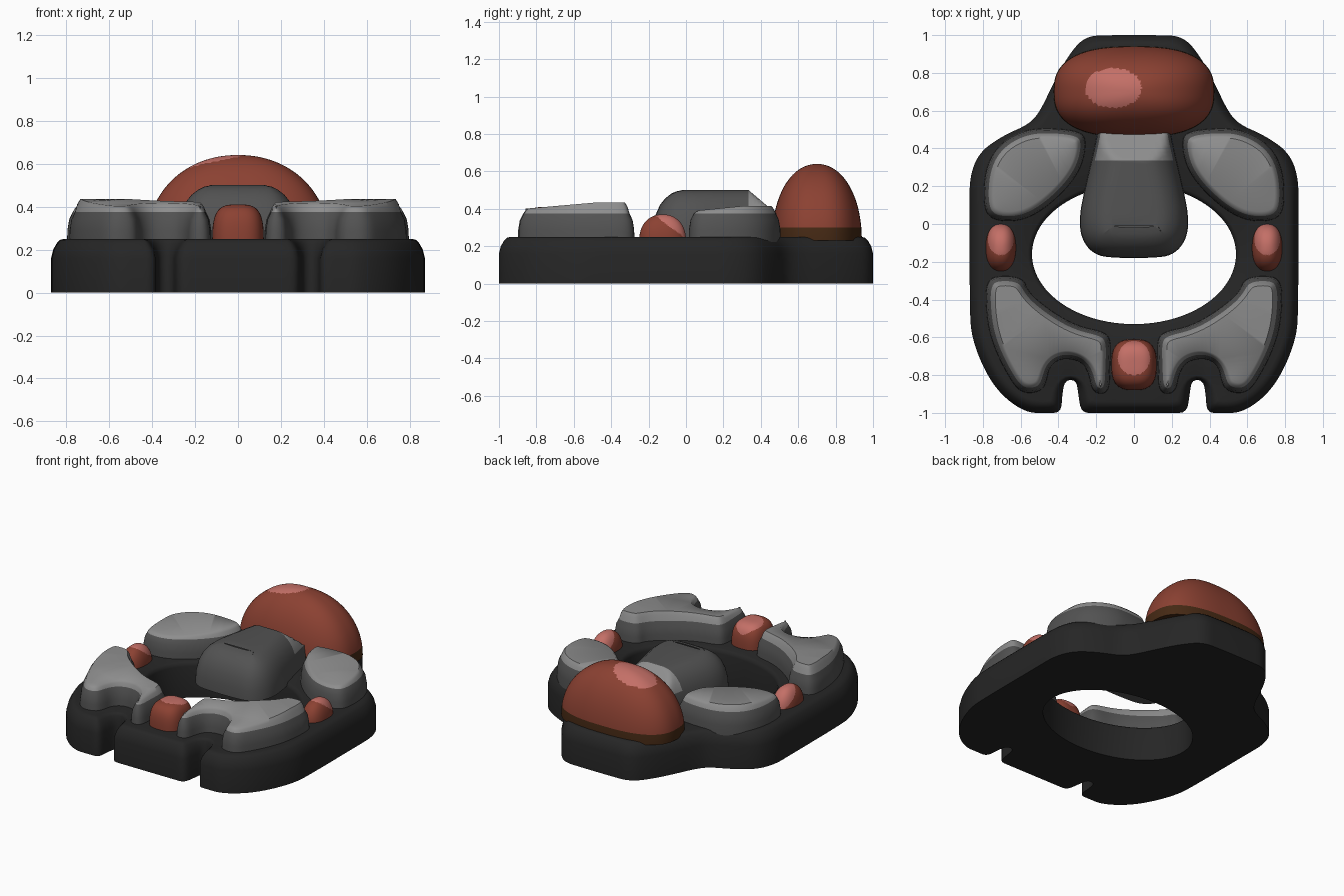
import bpy, bmesh, math
from mathutils import Vector

if "Cube" in bpy.data.objects:
    bpy.data.objects.remove(bpy.data.objects["Cube"])


def material(name, rgb):
    m = bpy.data.materials.new(name)
    m.diffuse_color = (*rgb, 1)
    m.use_nodes = True
    m.node_tree.nodes["Principled BSDF"].inputs["Base Color"].default_value = m.diffuse_color
    return m


BLACK = material("charcoal", (0.019, 0.019, 0.019))
DARK = material("dark_grey", (0.085, 0.085, 0.085))
LIGHT = material("light_grey", (0.27, 0.27, 0.27))
RED = material("brick_red", (0.26, 0.053, 0.032))
PINK = material("pale_red", (0.55, 0.16, 0.135))
BROWN = material("dark_brown", (0.06, 0.022, 0.007))


def finish(name, bm, mats, rule=None, angle=40):
    """Turn a bmesh into a smooth object; rule maps a face centre to a material slot."""
    bmesh.ops.recalc_face_normals(bm, faces=bm.faces[:])
    for f in bm.faces:
        f.material_index = rule(f.calc_center_median()) if rule else 0
    me = bpy.data.meshes.new(name)
    bm.to_mesh(me)
    bm.free()
    for m in mats:
        me.materials.append(m)
    ob = bpy.data.objects.new(name, me)
    bpy.context.collection.objects.link(ob)
    bpy.context.view_layer.objects.active = ob
    ob.select_set(True)
    bpy.ops.object.shade_smooth_by_angle(angle=math.radians(angle))
    ob.select_set(False)
    return ob


def outline(points, step=0.02):
    """Round the corners of a closed polygon and space its points evenly."""
    p = [Vector(q) for q in points]
    for _ in range(3):
        p = [a.lerp(b, t) for a, b in zip(p, p[1:] + p[:1]) for t in (0.25, 0.75)]
    if sum(a.x * b.y - b.x * a.y for a, b in zip(p, p[1:] + p[:1])) < 0:
        p.reverse()
    seg = [(a, b, (b - a).length) for a, b in zip(p, p[1:] + p[:1])]
    total = sum(s[2] for s in seg)
    n = int(total / step)
    out, i, start = [], 0, 0.0
    for k in range(n):
        d = total * k / n
        while i < len(seg) - 1 and start + seg[i][2] < d:
            start += seg[i][2]
            i += 1
        out.append(seg[i][0].lerp(seg[i][1], (d - start) / max(seg[i][2], 1e-9)))
    return out


def inset(p, dist):
    """Shrink a loop in small smoothed steps so that it never folds."""
    n = len(p)
    steps = math.ceil(dist / 0.005)
    for _ in range(steps):
        q = []
        for i in range(n):
            t = (p[(i + 1) % n] - p[i - 1]).normalized()
            q.append(p[i] + Vector((-t.y, t.x)) * dist / steps)
        p = [q[i] * 0.5 + (q[i - 1] + q[(i + 1) % n]) * 0.25 for i in range(n)]
    return p


def rings(bm, loop, profile):
    """Stack inset copies of a loop; return the bottom and top edge loops."""
    prev, ends = None, []
    for z, d in profile:
        vs = [bm.verts.new((q.x, q.y, z)) for q in inset(loop, d)]
        n = len(vs)
        if prev:
            for i in range(n):
                j = (i + 1) % n
                bm.faces.new((prev[i], prev[j], vs[j], vs[i]))
        else:
            ends.append([bm.edges.new((vs[i], vs[(i + 1) % n])) for i in range(n)])
        prev = vs
    ends.append([bm.edges.get((prev[i], prev[(i + 1) % n])) for i in range(n)])
    return ends


def fill(bm, edges):
    bmesh.ops.triangle_fill(bm, edges=edges, use_beauty=True, normal=(0, 0, 1))


def mirrored(half):
    return half + [(-x, y) for x, y in reversed(half)]


def cut(bm, co, no):
    bmesh.ops.bisect_plane(bm, geom=bm.verts[:] + bm.edges[:] + bm.faces[:],
                           plane_co=co, plane_no=no)


# Base plate with an oval opening and two front notches
base_half = [(0.12, 1.0), (0.26, 0.995), (0.35, 0.89), (0.43, 0.74), (0.49, 0.61), (0.55, 0.53),
             (0.69, 0.47), (0.82, 0.38), (0.87, 0.25), (0.87, 0.1), (0.87, -0.45), (0.86, -0.6),
             (0.79, -0.78), (0.70, -0.91), (0.57, -1.0), (0.46, -1.0), (0.385, -1.0),
             (0.38, -0.9), (0.365, -0.825), (0.305, -0.825), (0.295, -0.9), (0.28, -1.0),
             (0.2, -1.0), (0.08, -1.0)]
bm = bmesh.new()
outer = rings(bm, outline(mirrored(base_half)),
              [(0, 0), (0.16, 0), (0.2, 0.01), (0.23, 0.027), (0.245, 0.042), (0.25, 0.06)])
oval = [Vector((0.54 * math.cos(a), -0.16 + 0.37 * math.sin(a)))
        for a in (-math.tau * i / 96 for i in range(96))]  # clockwise: inset widens it
inner = rings(bm, oval, [(0, 0), (0.22, 0), (0.24, 0.008), (0.25, 0.025)])
for a, b in zip(outer, inner):
    fill(bm, a + b)
finish("base_plate", bm, [BLACK])

# Raised pads: dark sides, pale tops rising gently
PAD = [(0.22, 0), (0.29, 0.002), (0.34, 0.01), (0.375, 0.026), (0.39, 0.036), (0.4, 0.05)]
pads = {
    "back_pad": ([(0.27, 0.49), (0.44, 0.51), (0.58, 0.5), (0.72, 0.42), (0.79, 0.29),
                  (0.8, 0.1), (0.76, 0.02), (0.62, 0.01), (0.5, 0.06), (0.37, 0.17),
                  (0.28, 0.29), (0.25, 0.42)],
                 lambda y: 0.015 * min(1, max(-1, (y - 0.15) / 0.15))),
    "front_pad": ([(0.79, -0.29), (0.68, -0.27), (0.58, -0.29), (0.56, -0.36), (0.44, -0.46),
                   (0.3, -0.54), (0.15, -0.57), (0.12, -0.62), (0.125, -0.75), (0.13, -0.9),
                   (0.22, -0.9), (0.24, -0.79), (0.28, -0.725), (0.39, -0.71), (0.45, -0.76),
                   (0.46, -0.83), (0.49, -0.89), (0.6, -0.9), (0.67, -0.8), (0.74, -0.66),
                   (0.78, -0.52)],
                  lambda y: 0.035 * min(1, max(0, (y + 0.87) / 0.4))),
}
for name, (pts, rise) in pads.items():
    for side, sx in (("right", 1), ("left", -1)):
        bm = bmesh.new()
        fill(bm, rings(bm, outline([(x * sx, y) for x, y in pts], 0.015), PAD)[1])
        for f in bm.faces:
            f.material_index = 0
        for v in bm.verts:
            if v.co.z > 0.38:
                v.co.z += rise(v.co.y) * (1 if v.co.z > 0.395 else 0.6)
        finish(f"{name}_{side}", bm, [DARK, LIGHT], lambda c: int(c.z > 0.3755), 50)

# Rounded tongue reaching over the opening, with a pale sloping back
tongue_half = [(0.17, 0.72), (0.19, 0.5), (0.22, 0.36), (0.26, 0.19), (0.29, 0.04),
               (0.28, -0.08), (0.21, -0.165), (0.1, -0.18)]
bm = bmesh.new()
bottom, top = rings(bm, outline(mirrored(tongue_half)),
                    [(0.23, 0), (0.3, 0.003), (0.37, 0.018), (0.42, 0.04), (0.455, 0.067),
                     (0.48, 0.098), (0.493, 0.125), (0.5, 0.16)])
fill(bm, bottom)
fill(bm, top)
for y in (0.335, 0.48):
    cut(bm, (0, y, 0), (0, 1, 0))
for v in bm.verts:
    if v.co.y > 0.335:
        v.co.z = min(v.co.z, max(0.3, 0.5 - 0.85 * (v.co.y - 0.335)))
finish("tongue", bm, [DARK, LIGHT], lambda c: int(c.y > 0.335 and c.z > 0.36), 50)


def dome(name, centre, size, z0, plan, side, spot, band=None):
    """Rounded cap; spot = (x, y, rx, ry) of its pale patch, band = top of its dark foot."""
    def power(v, e):
        return math.copysign(abs(v) ** (2 / e), v)
    bm = bmesh.new()
    n, m = 96, 40
    prev = None
    for k in range(m):
        t = math.pi / 2 * k / m
        r, h = power(math.cos(t), side), power(math.sin(t), side)
        vs = [bm.verts.new((centre[0] + size[0] * r * power(math.cos(a), plan),
                            centre[1] + size[1] * r * power(math.sin(a), plan),
                            z0 + size[2] * h)) for a in (math.tau * i / n for i in range(n))]
        if prev:
            for i in range(n):
                j = (i + 1) % n
                bm.faces.new((prev[i], prev[j], vs[j], vs[i]))
        else:
            bm.faces.new(vs)
        prev = vs
    tip = bm.verts.new((centre[0], centre[1], z0 + size[2]))
    for i in range(n):
        bm.faces.new((prev[i], prev[(i + 1) % n], tip))
    if band:
        cut(bm, (0, 0, band), (0, 0, 1))

    def rule(c):
        if band and c.z < band:
            return 2
        inside = ((c.x - spot[0]) / spot[2]) ** 2 + ((c.y - spot[1]) / spot[3]) ** 2 < 1
        return int(inside and c.z > z0 + 0.02)
    finish(name, bm, [RED, PINK, BROWN], rule, 60)


# Large back dome and the three small buttons
dome("back_dome", (0, 0.7), (0.425, 0.24, 0.41), 0.23, 2.6, 2.1, (-0.11, 0.72, 0.15, 0.105), 0.3)
dome("front_button", (0, -0.745), (0.12, 0.135, 0.19), 0.22, 2.8, 3.4, (0, -0.71, 0.085, 0.09))
for side, sx in (("right", 1), ("left", -1)):
    dome(f"side_button_{side}", (sx * 0.705, -0.125), (0.08, 0.125, 0.14), 0.23, 2.3, 2.2,
         (sx * 0.705, -0.08, 0.068, 0.085))
